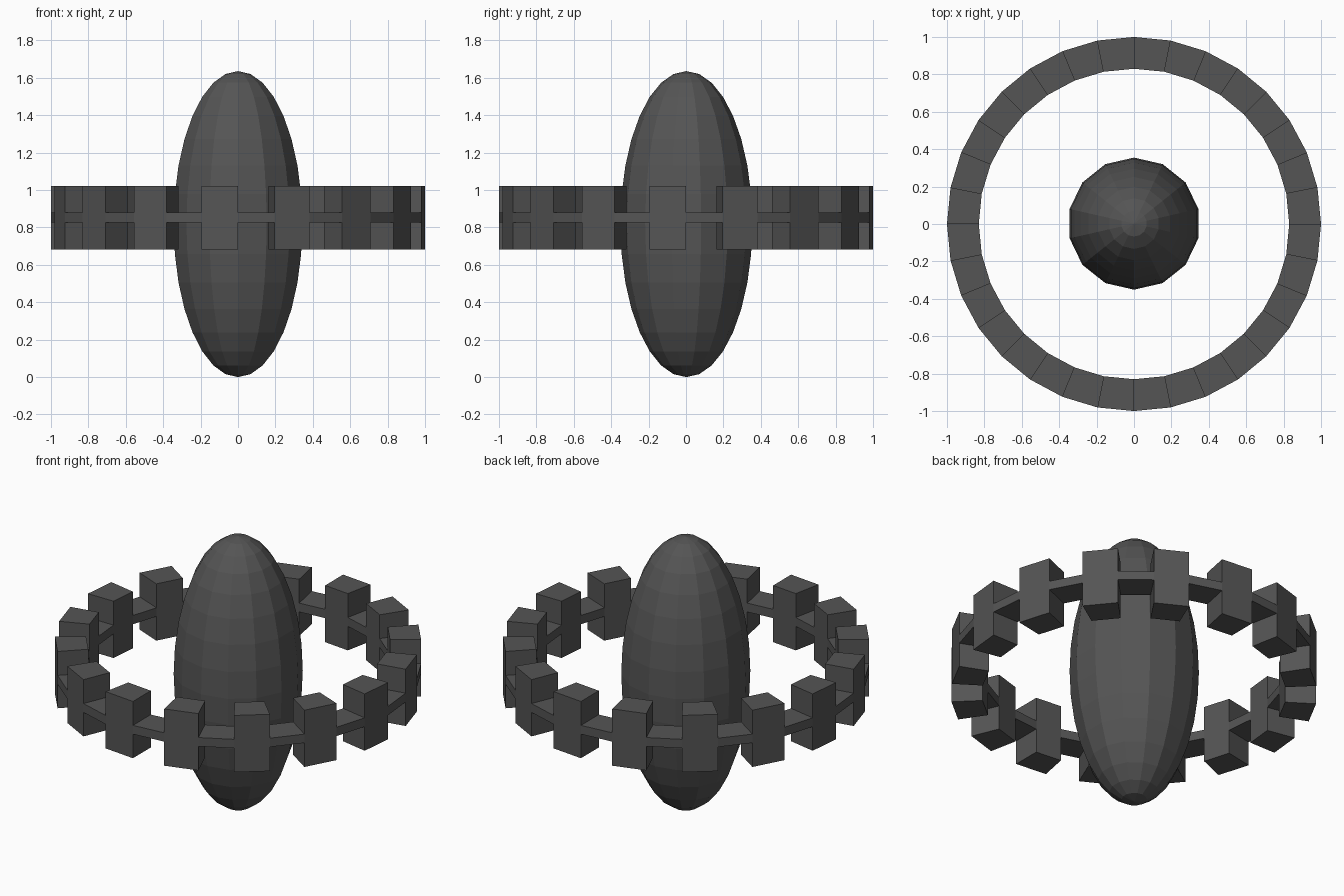
import bpy, bmesh
from math import sin, cos, pi

if "Cube" in bpy.data.objects:
    bpy.data.objects.remove(bpy.data.objects["Cube"])

dark = bpy.data.materials.new("dark_grey")
dark.diffuse_color = (0.09, 0.09, 0.09, 1)
dark.use_nodes = True
dark.node_tree.nodes["Principled BSDF"].inputs["Base Color"].default_value = dark.diffuse_color

# Central body: 14-sided elongated ball
bpy.ops.mesh.primitive_uv_sphere_add(segments=14, ring_count=16, radius=1)
body = bpy.context.object
body.name = "central_body"
for v in body.data.vertices:
    x, y, z = v.co
    v.co = (0.353 * x, 0.353 * y + 0.002, 0.818 * (z + 1))
body.data.materials.append(dark)

# Ring: thin 32-segment band with every other segment raised into a block
SEGMENTS = 32
OUTER, INNER = 1.0, 0.83
BAND_LOW, BAND_HIGH = 0.826, 0.879
BLOCK_LOW, BLOCK_HIGH = 0.681, 1.023

bm = bmesh.new()
profile = [(OUTER, BAND_LOW), (OUTER, BAND_HIGH),
           (INNER, BAND_HIGH), (INNER, BAND_LOW)]
loops = []
for i in range(SEGMENTS):
    t = 2 * pi * i / SEGMENTS
    loops.append([bm.verts.new((r * cos(t), r * sin(t), z)) for r, z in profile])

tops, bottoms = [], []
for i in range(SEGMENTS):
    a, b = loops[i], loops[(i + 1) % SEGMENTS]
    faces = [bm.faces.new((a[j], b[j], b[(j + 1) % 4], a[(j + 1) % 4]))
             for j in range(4)]
    if i % 2:
        tops.append(faces[1])
        bottoms.append(faces[3])

# Raise and lower the block faces
for group, height in ((tops, BLOCK_HIGH), (bottoms, BLOCK_LOW)):
    for face in bmesh.ops.extrude_discrete_faces(bm, faces=group)["faces"]:
        for v in face.verts:
            v.co.z = height

bmesh.ops.recalc_face_normals(bm, faces=bm.faces)
mesh = bpy.data.meshes.new("toothed_ring")
bm.to_mesh(mesh)
bm.free()
mesh.materials.append(dark)
ring = bpy.data.objects.new("toothed_ring", mesh)
bpy.context.collection.objects.link(ring)
